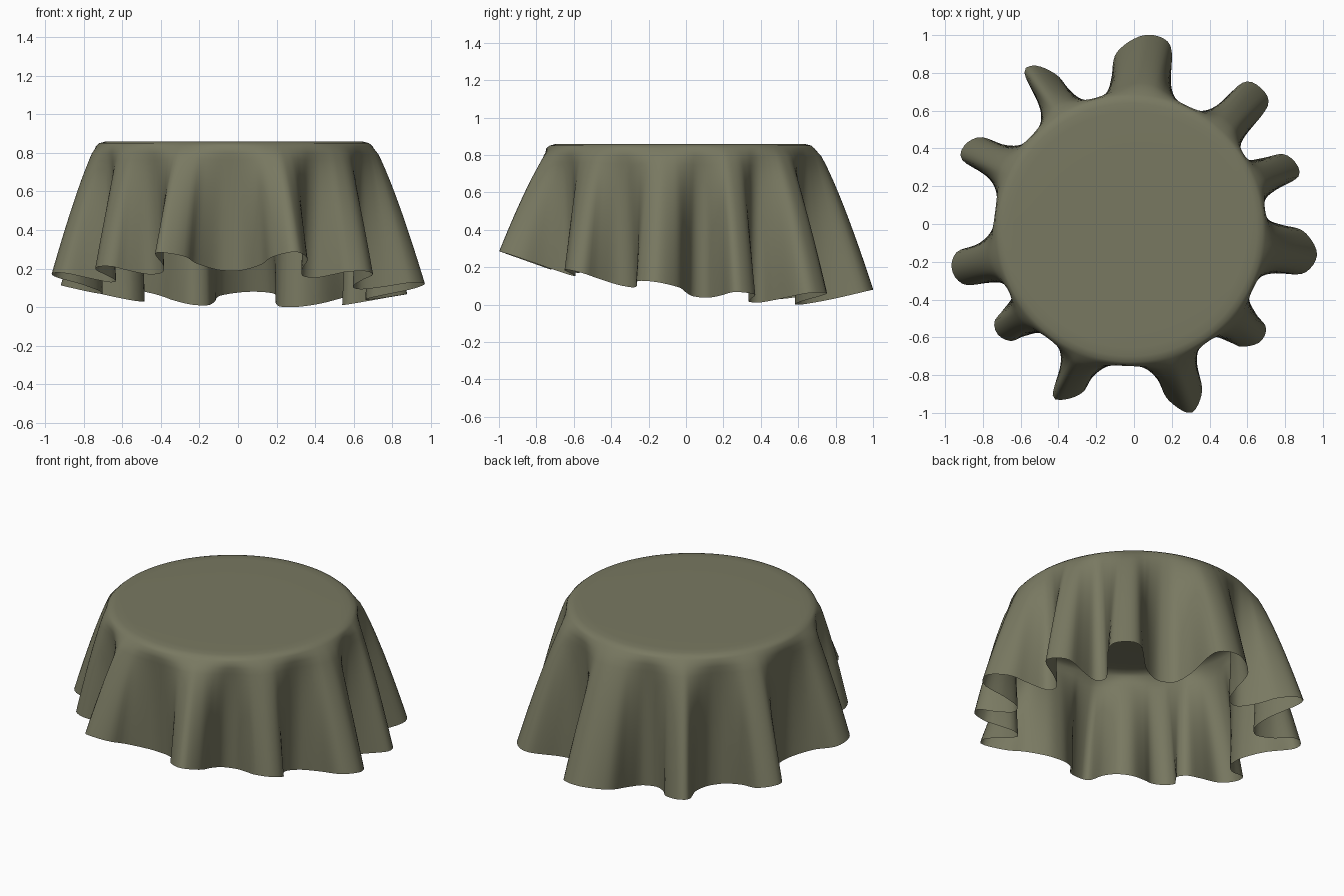
import bpy, bmesh, math
from mathutils import Vector

if "Cube" in bpy.data.objects:
    bpy.data.objects.remove(bpy.data.objects["Cube"])

C = Vector((-0.02, -0.03))      # centre of the round table top under the cloth
R, TOP = 0.725, 0.86            # rim radius and height
N = 330                         # samples round the cloth

# Outer corners of each hanging fold, counter-clockwise: x, y to x, y, then tip bulge
FOLDS = [
    (0.90, -0.26, 0.90, -0.04, 0.07), (0.87, 0.25, 0.79, 0.37, 0.03),
    (0.71, 0.63, 0.58, 0.75, 0.04), (0.19, 0.95, -0.09, 0.91, 0.07),
    (-0.41, 0.79, -0.58, 0.80, 0.05), (-0.81, 0.46, -0.91, 0.34, 0.04),
    (-0.94, -0.15, -0.90, -0.32, 0.045), (-0.74, -0.52, -0.65, -0.62, 0.03),
    (-0.43, -0.91, -0.27, -0.89, 0.03), (0.18, -0.93, 0.36, -0.89, 0.095),
    (0.57, -0.65, 0.70, -0.55, 0.04),
]


def polar(a, r):
    return C + Vector((math.cos(a), math.sin(a))) * r


def ang(p):
    return math.atan2(p.y - C.y, p.x - C.x)


def at_radius(p, axis, r, side):
    """Slide a fold corner inward along the fold axis to radius r, flaring sideways."""
    return p - axis * max(0.0, (p - C).length - r) + Vector((-axis.y, axis.x)) * side


# Hem outline: fold walls, bulging fold tips and the valleys between
ctrl = []
for i, f in enumerate(FOLDS):
    a, b = Vector(f[:2]), Vector(f[2:4])
    nxt = Vector(FOLDS[(i + 1) % len(FOLDS)][:2])
    axis = ((a + b) / 2 - C).normalized()
    ctrl += [at_radius(a, axis, 0.80, -0.02), a, (a + b) / 2 + axis * f[4], b,
             at_radius(b, axis, 0.80, 0.02)]
    a0 = ang(b)
    gap = (ang(nxt) - a0) % math.tau
    ctrl += [polar(a0 + gap * t, r) for t, r in ((0.29, 0.71), (0.5, 0.69), (0.71, 0.71))]


def catmull(p, t):
    n, i = len(p), int(t)
    u = t - i
    a, b, c, d = (p[(i + k) % n] for k in (-1, 0, 1, 2))
    return 0.5 * (2 * b + (c - a) * u + (2 * a - 5 * b + 4 * c - d) * u * u
                  + (3 * b - a - 3 * c + d) * u ** 3)


# Even spacing along the hem
dense = [catmull(ctrl, len(ctrl) * k / 3000) for k in range(3000)]
lengths = [0.0]
for k in range(3000):
    lengths.append(lengths[-1] + (dense[(k + 1) % 3000] - dense[k]).length)
hem, k = [], 0
for j in range(N):
    while lengths[k + 1] < lengths[-1] * j / N:
        k += 1
    hem.append(dense[k])

# Unwrapped angle of each hem sample, smoothed so folds fan out wide at the rim
angles = [ang(hem[0])]
for p in hem[1:]:
    d = (ang(p) - angles[-1] + math.pi) % math.tau - math.pi
    angles.append(angles[-1] + d)


def smooth(vals, w):
    return [sum(vals[(j + m) % N] + math.tau * ((j + m) // N)
                for m in range(-w, w + 1)) / (2 * w + 1) for j in range(N)]


rim = smooth(smooth(angles, 14), 8)


def hem_z(p):
    """Hem height: tilted toward the back, raised at fold tips."""
    lobe = max(0, ((p - C).length - 0.69) / 0.3)
    return (0.08 - 0.13 * p.y + 0.055 * p.y ** 2 - 0.025 * p.x
            + (0.06 + 0.02 * p.y) * lobe)


low = min(hem_z(p) for p in hem)

bm = bmesh.new()
rings = []
# Flat top and rounded shoulder
Z0 = TOP - 0.025
for r, z in ((0.35, TOP), (0.62, TOP), (0.67, TOP - 0.002), (0.70, TOP - 0.010), (R - 0.008, Z0)):
    rings.append([bm.verts.new((*polar(rim[j], r), z)) for j in range(N)])
# Hanging skirt, folds deepening toward the hem
LEVELS = 18
for s in range(1, LEVELS + 1):
    t = s / LEVELS
    f = t ** 0.8
    ring = []
    for j in range(N):
        p = polar(rim[j], R).lerp(hem[j], f)
        ring.append(bm.verts.new((p.x, p.y, Z0 + (hem_z(hem[j]) - low - Z0) * t)))
    rings.append(ring)
for a, b in zip(rings, rings[1:]):
    for j in range(N):
        m = (j + 1) % N
        bm.faces.new((a[j], b[j], b[m], a[m]))
centre = bm.verts.new((*C, TOP))
for j in range(N):
    bm.faces.new((centre, rings[0][j], rings[0][(j + 1) % N]))

mesh = bpy.data.meshes.new("tablecloth")
bm.to_mesh(mesh)
bm.free()
cloth = bpy.data.objects.new("tablecloth", mesh)
bpy.context.collection.objects.link(cloth)
for poly in mesh.polygons:
    poly.use_smooth = True

# Olive fabric
mat = bpy.data.materials.new("olive_fabric")
mat.diffuse_color = (0.19, 0.19, 0.12, 1)
mat.use_nodes = True
mat.node_tree.nodes["Principled BSDF"].inputs["Base Color"].default_value = mat.diffuse_color
mesh.materials.append(mat)
